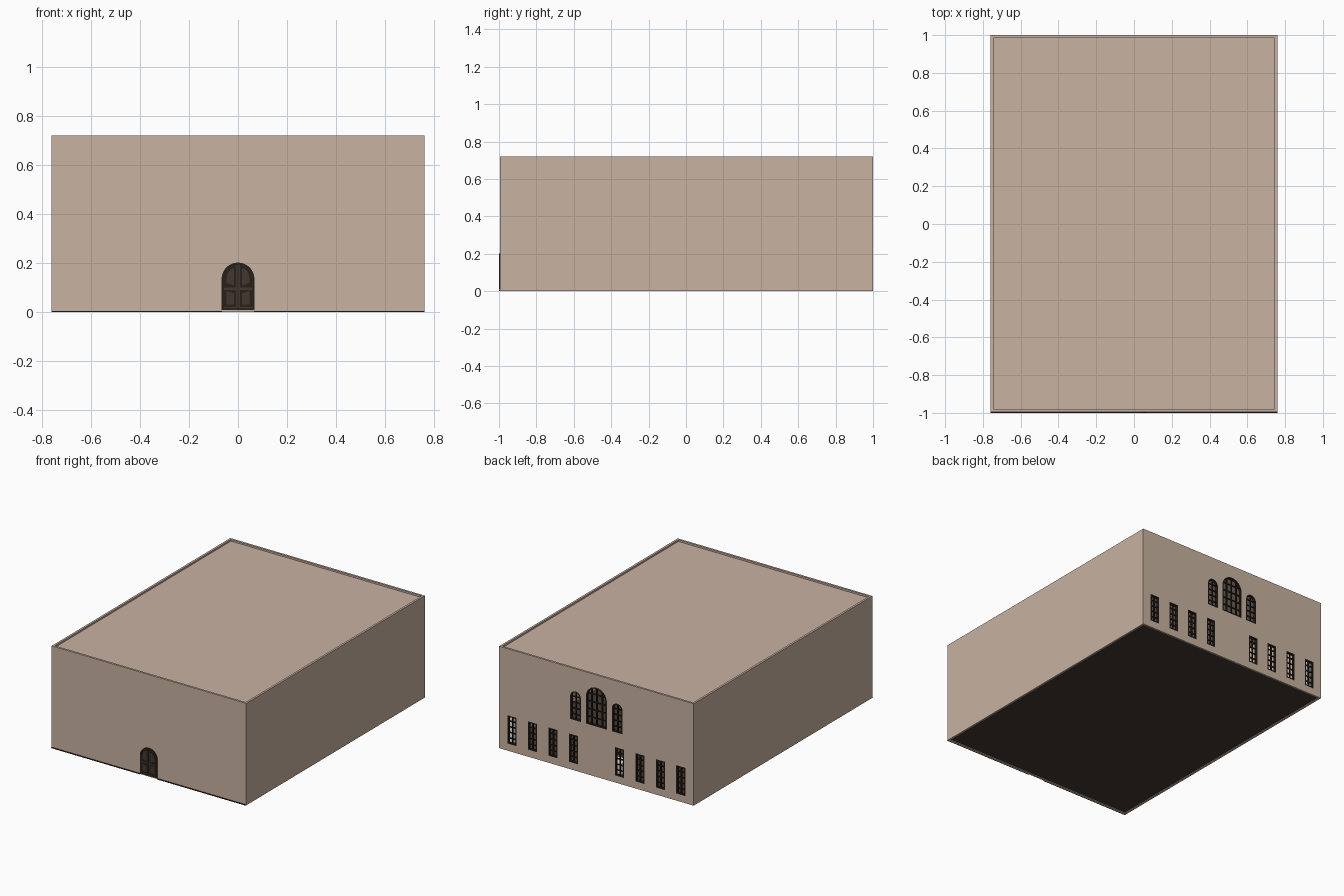
import bpy, bmesh, math

if "Cube" in bpy.data.objects:
    bpy.data.objects.remove(bpy.data.objects["Cube"])


def material(name, hexcol):
    rgb = [int(hexcol[i:i + 2], 16) / 255 for i in (0, 2, 4)]
    lin = [c / 12.92 if c <= 0.04045 else ((c + 0.055) / 1.055) ** 2.4 for c in rgb]
    m = bpy.data.materials.new(name)
    m.diffuse_color = (*lin, 1)
    m.use_nodes = True
    m.node_tree.nodes["Principled BSDF"].inputs["Base Color"].default_value = m.diffuse_color
    return m


STONE = material("tan stone", "C8B2A1")
WOOD = material("dark brown wood", "43372F")
DARK = material("blackish trim", "28211C")
PALE = material("pale stone", "E8E2D8")


def finish(bm, name, mat):
    bmesh.ops.recalc_face_normals(bm, faces=bm.faces)
    me = bpy.data.meshes.new(name)
    bm.to_mesh(me)
    bm.free()
    me.materials.append(mat)
    ob = bpy.data.objects.new(name, me)
    bpy.context.collection.objects.link(ob)
    return ob


def add_prism(bm, pts, y0, y1):
    """Solid from an (x, z) outline, between two depths."""
    a = [bm.verts.new((x, y0, z)) for x, z in pts]
    b = [bm.verts.new((x, y1, z)) for x, z in pts]
    bm.faces.new(a)
    bm.faces.new(b[::-1])
    for i in range(len(a)):
        j = (i + 1) % len(a)
        bm.faces.new((a[i], b[i], b[j], a[j]))


def add_ring(bm, outer, inner, y0, y1):
    """Hollow frame between two outlines with equal point counts."""
    loops = [[bm.verts.new((x, y, z)) for x, z in p]
             for p, y in ((outer, y0), (outer, y1), (inner, y1), (inner, y0))]
    n = len(outer)
    for k in range(4):
        p, q = loops[k], loops[(k + 1) % 4]
        for i in range(n):
            j = (i + 1) % n
            bm.faces.new((p[i], q[i], q[j], p[j]))


def rect(x0, x1, z0, z1):
    return [(x0, z0), (x1, z0), (x1, z1), (x0, z1)]


def arch(cx, hw, z0, spring, n=16):
    top = [(cx + hw * math.cos(math.pi * i / n), spring + hw * math.sin(math.pi * i / n))
           for i in range(n + 1)]
    return [(cx - hw, z0), (cx + hw, z0)] + top


def box(name, x0, x1, y0, y1, z0, z1, mat):
    bm = bmesh.new()
    add_prism(bm, rect(x0, x1, z0, z1), y0, y1)
    return finish(bm, name, mat)


W, H, T, F = 0.76, 0.72, 0.015, -0.994

# Shell: side, front and back walls, recessed roof and floor
for s, n in ((-1, "left_wall"), (1, "right_wall")):
    a, b = sorted((s * W, s * (W - T)))
    box(n, a, b, F, 1, 0, H, STONE)
box("front_wall", -W + T, W - T, F, F + T, 0, H, STONE)
back = box("back_wall", -W + T, W - T, 1 - T, 1, 0, H, STONE)
box("roof", -W + T, W - T, F + T, 1 - T, H - 0.025, H - 0.012, STONE)
box("floor", -W + T, W - T, F + T, 1 - T, 0.005, 0.012, WOOD)

# Windows: (centre, half width, sill, top, arched, columns, rows)
windows = [(s * (0.18 + 0.16 * i), 0.036, 0.05, 0.25, False, 2, 5)
           for s in (-1, 1) for i in range(4)]
windows += [(s * 0.163, 0.042, 0.355, 0.56, True, 2, 5) for s in (-1, 1)]
windows += [(0, 0.082, 0.355, 0.63, True, 4, 5)]

cut = bmesh.new()
frames = bmesh.new()
E = 0.009   # frame width
B = 0.0035  # half glazing bar width
for cx, hw, z0, z1, arched, cols, rows in windows:
    if arched:
        spring = z1 - hw
        outer, inner = arch(cx, hw, z0, spring), arch(cx, hw - E, z0 + E, spring)
    else:
        spring = z1
        outer = rect(cx - hw, cx + hw, z0, z1)
        inner = rect(cx - hw + E, cx + hw - E, z0 + E, z1 - E)
    add_prism(cut, outer, 0.95, 1.05)
    add_ring(frames, outer, inner, 0.983, 1.0)
    r = hw - E / 2
    for i in range(1, cols):
        dx = -hw + 2 * hw * i / cols
        zt = spring + math.sqrt(r * r - dx * dx) if arched else z1 - E / 2
        add_prism(frames, rect(cx + dx - B, cx + dx + B, z0 + E / 2, zt), 0.987, 0.997)
    for j in range(1, rows):
        z = z0 + (z1 - z0) * j / rows
        w = math.sqrt(r * r - (z - spring) ** 2) if arched and z > spring else r
        add_prism(frames, rect(cx - w, cx + w, z - B, z + B), 0.988, 0.996)
finish(frames, "window_frames", DARK)
cutter = finish(cut, "window_cutter", STONE)
cutter.hide_render = True
mod = back.modifiers.new("openings", "BOOLEAN")
mod.object, mod.operation, mod.solver = cutter, "DIFFERENCE", "EXACT"
bpy.context.view_layer.objects.active = back
bpy.ops.object.modifier_apply(modifier="openings")
bpy.data.objects.remove(cutter)

# Dark base strips either side of the door
for s, n in ((-1, "left_base_strip"), (1, "right_base_strip")):
    a, b = sorted((s * W, s * 0.066))
    box(n, a, b, -1, F, 0, 0.005, DARK)

# Double door: dark slab, wooden surround, stiles and raised panels
bm = bmesh.new()
add_prism(bm, arch(0, 0.062, 0.01, 0.135), -0.997, F + 0.002)
finish(bm, "door_slab", DARK)
bm = bmesh.new()
add_ring(bm, arch(0, 0.067, 0.008, 0.135), arch(0, 0.059, 0.016, 0.135), -1.0, F + 0.002)
finish(bm, "door_surround", DARK)
bm = bmesh.new()


def door_panel(s, inset):
    quarter = [(0.010 + inset + (0.043 - 2 * inset) * math.cos(math.pi / 2 * i / 8),
                0.135 + (0.05 - inset) * math.sin(math.pi / 2 * i / 8)) for i in range(9)]
    upper = [(0.010 + inset, 0.102 + inset), (0.053 - inset, 0.112 + inset)] + quarter
    lower = [(0.010 + inset, 0.024 + inset), (0.053 - inset, 0.024 + inset),
             (0.053 - inset, 0.092 - inset), (0.010 + inset, 0.084 - inset)]
    return [[(s * x, z) for x, z in p] for p in (upper, lower)]


for s in (-1, 1):
    for big, small in zip(door_panel(s, -0.003), door_panel(s, 0.007)):
        add_prism(bm, small, -0.9995, -0.9965)
    # lighter wood between the panels
    a, b = sorted((s * 0.002, s * 0.008))
    add_prism(bm, rect(a, b, 0.016, 0.192), -0.999, -0.9965)
    a, b = sorted((s * 0.008, s * 0.058))
    add_prism(bm, rect(a, b, 0.091, 0.1), -0.999, -0.9965)
    add_prism(bm, rect(a, b, 0.016, 0.022), -0.999, -0.9965)
finish(bm, "door_panels", WOOD)

# Pale fittings glimpsed through the rear windows
box("central_block", -0.13, 0.13, 0.82, 0.92, 0.012, 0.09, PALE)
for s, n in ((-1, "left_pier"), (1, "right_pier")):
    a, b = sorted((s * 0.71, s * (W - T)))
    box(n, a, b, 0.87, 0.92, 0.012, 0.3, PALE)
